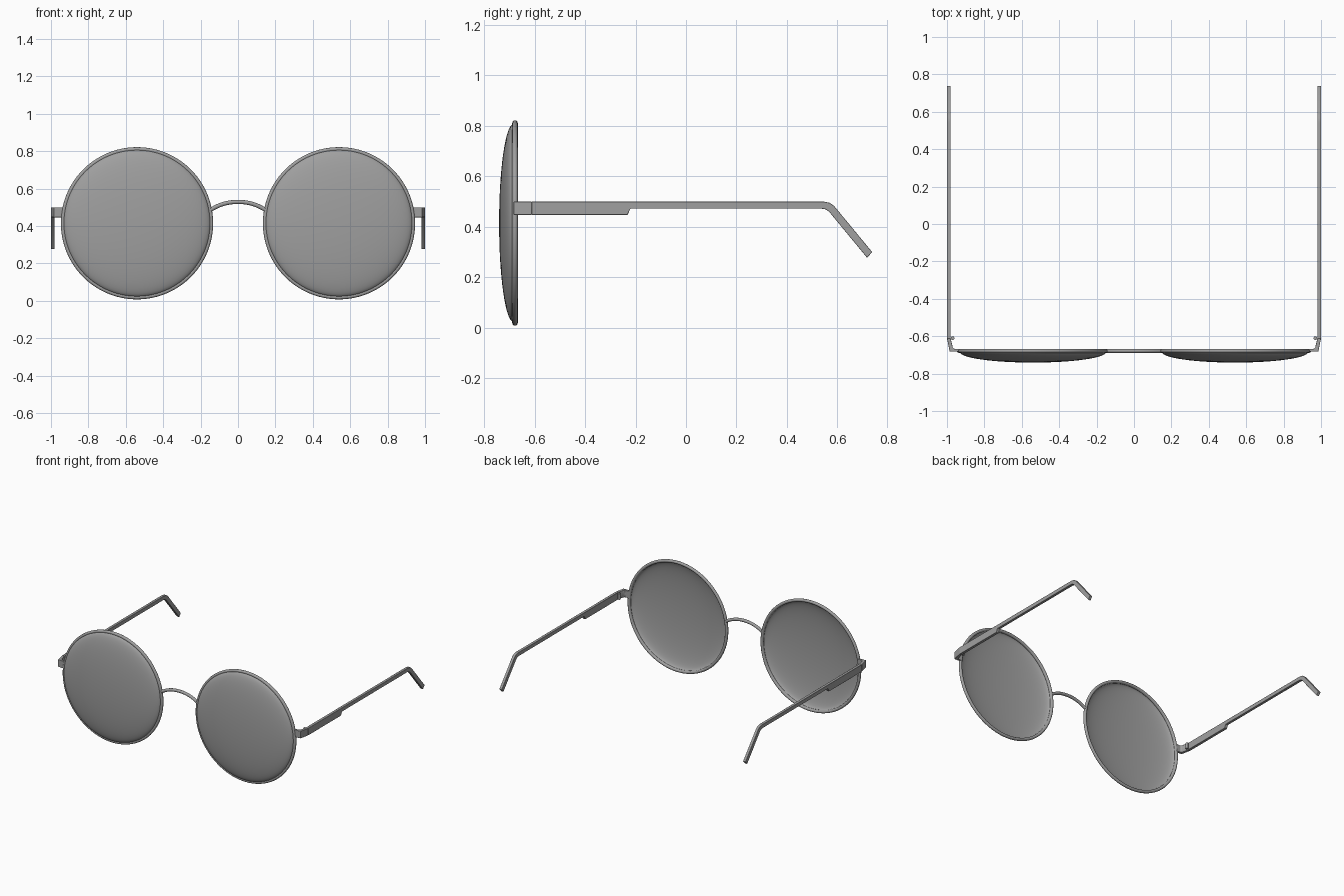
import bpy, bmesh
from math import sin, cos, pi, radians
from mathutils import Vector

cube = bpy.data.objects.get("Cube")
if cube:
    bpy.data.objects.remove(cube)

grey = bpy.data.materials.new("neutral grey")
grey.use_nodes = True
grey.diffuse_color = (0.35, 0.35, 0.35, 1)
grey.node_tree.nodes["Principled BSDF"].inputs["Base Color"].default_value = (0.35, 0.35, 0.35, 1)

LENS_X, LENS_Z, FRAME_Y = 0.54, 0.415, -0.678


def finish(name, bm, bevel=0):
    """Turn a bmesh into a smooth-shaded grey object."""
    bmesh.ops.recalc_face_normals(bm, faces=bm.faces)
    mesh = bpy.data.meshes.new(name)
    bm.to_mesh(mesh)
    bm.free()
    obj = bpy.data.objects.new(name, mesh)
    bpy.context.collection.objects.link(obj)
    mesh.materials.append(grey)
    if bevel:
        mod = obj.modifiers.new("soft edges", "BEVEL")
        mod.width = bevel
        mod.segments = 2
        mod.limit_method = "ANGLE"
    bpy.ops.object.select_all(action="DESELECT")
    obj.select_set(True)
    bpy.context.view_layer.objects.active = obj
    bpy.ops.object.shade_smooth_by_angle(angle=radians(40))
    return obj


def prism(name, points, push, bevel=0):
    """Extrude a flat outline along a vector."""
    bm = bmesh.new()
    face = bm.faces.new([bm.verts.new(p) for p in points])
    ext = bmesh.ops.extrude_face_region(bm, geom=[face])
    verts = [v for v in ext["geom"] if isinstance(v, bmesh.types.BMVert)]
    bmesh.ops.translate(bm, vec=push, verts=verts)
    return finish(name, bm, bevel)


def lathe(name, profile, x, steps=96):
    """Spin a closed (radius, y) profile around a lens axis."""
    bm = bmesh.new()
    centre = Vector((x, 0, LENS_Z))
    verts = [bm.verts.new(centre + Vector((r, y, 0))) for r, y in profile]
    edges = [bm.edges.new((a, b)) for a, b in zip(verts, verts[1:] + verts[:1])]
    bmesh.ops.spin(bm, geom=verts + edges, cent=centre, axis=(0, 1, 0),
                   angle=2 * pi, steps=steps, use_merge=True)
    bmesh.ops.remove_doubles(bm, verts=bm.verts, dist=0.00005)
    return finish(name, bm)


def dome(radius, depth, edge_y, count=16):
    """Half-ellipse from the rim to the lens axis."""
    return [(radius * cos(t), edge_y - depth * sin(t))
            for t in (i * pi / 2 / count for i in range(count + 1))]


rim_profile = [(0.396 + 0.011 * cos(a), FRAME_Y + 0.011 * sin(a))
               for a in (i * pi / 6 for i in range(12))]
lens_profile = dome(0.392, 0.057, -0.684) + dome(0.388, 0.053, -0.682)[::-1]

# Side outline of a temple arm, as (y, z)
arm = [(-0.612, 0.5), (0.545, 0.5), (0.57, 0.495), (0.587, 0.483),
       (0.738, 0.3), (0.718, 0.277), (0.567, 0.46), (0.553, 0.469),
       (0.535, 0.472), (-0.22, 0.472), (-0.232, 0.447), (-0.612, 0.447)]

# Plan outline of an end piece, as (x, y)
end_piece = [(0.93, -0.683), (0.985, -0.683), (1.0, -0.612), (0.98, -0.612),
             (0.969, -0.66), (0.962, -0.667), (0.93, -0.667)]

for side, label in ((1, "left"), (-1, "right")):
    # Rim and domed lens
    lathe(label + "_rim", rim_profile, side * LENS_X)
    lathe(label + "_lens", lens_profile, side * LENS_X)

    # Arm and the end piece joining it to the rim
    prism(label + "_temple_arm", [(side * 0.98, y, z) for y, z in arm],
          (side * 0.02, 0, 0), 0.002)
    prism(label + "_end_piece", [(side * x, y, 0.447) for x, y in end_piece],
          (0, 0, 0.053), 0.002)

    # Hinge barrel
    ring = [(side * 0.97 + 0.01 * cos(a), -0.61 + 0.01 * sin(a), 0.453)
            for a in (i * pi / 8 for i in range(16))]
    prism(label + "_hinge", ring, (0, 0, 0.041))

# Arched bridge swept as a round wire
bm = bmesh.new()
rows = []
for i in range(25):
    x = -0.15 + 0.3 * i / 24
    z = 0.529 - 0.045 * abs(x / 0.15) ** 2.2
    slope = -0.045 * 2.2 / 0.15 * abs(x / 0.15) ** 1.2 * (1 if x > 0 else -1)
    normal = Vector((-slope, 0, 1)).normalized()
    rows.append([bm.verts.new(Vector((x, FRAME_Y, z)) + 0.011 * (
        normal * cos(a) + Vector((0, sin(a), 0))))
        for a in (k * pi / 6 for k in range(12))])
for a, b in zip(rows, rows[1:]):
    for k in range(12):
        n = (k + 1) % 12
        bm.faces.new((a[k], a[n], b[n], b[k]))
bm.faces.new(rows[0])
bm.faces.new(rows[-1])
finish("bridge", bm)
